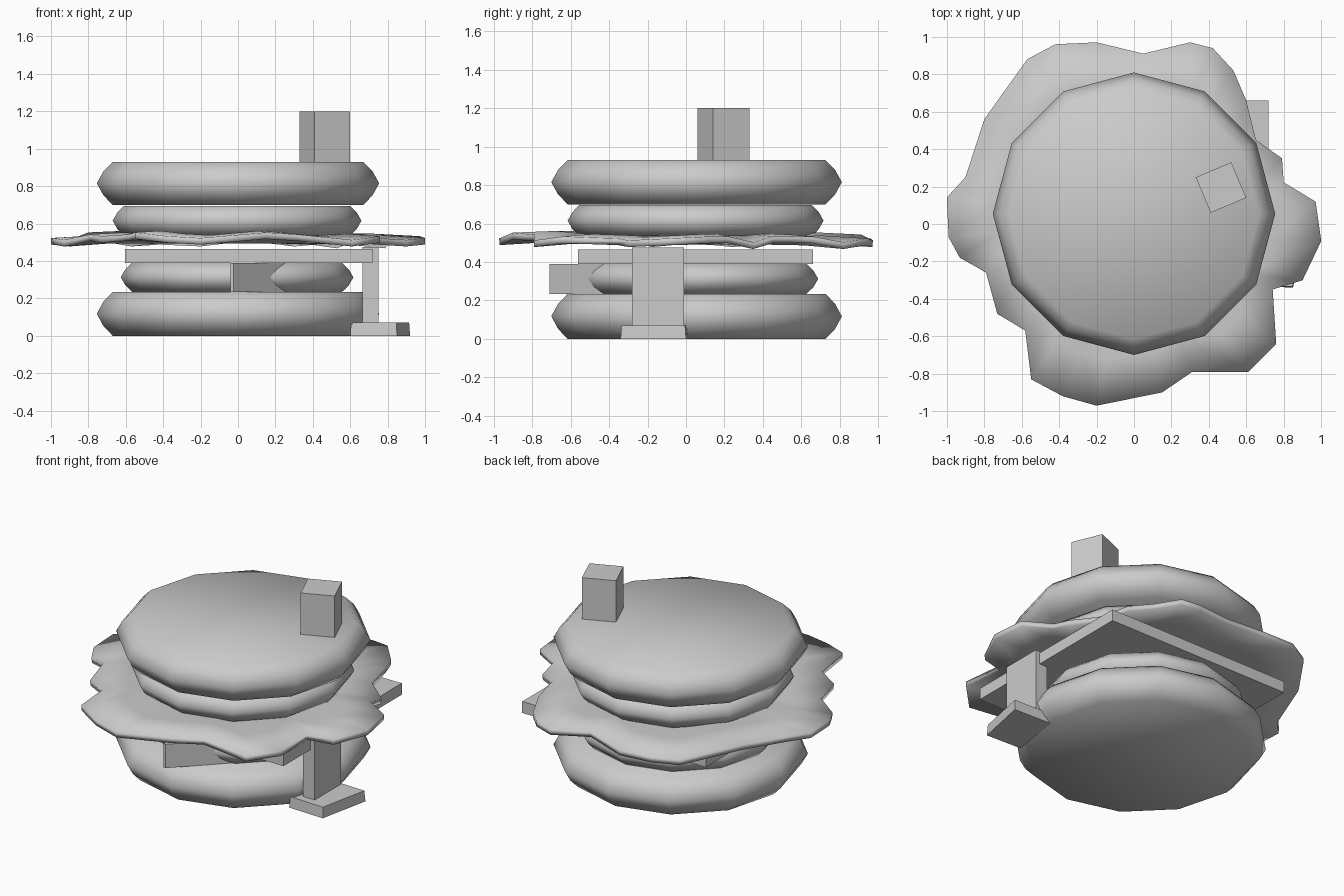
import bpy, bmesh, math

if "Cube" in bpy.data.objects:
    bpy.data.objects.remove(bpy.data.objects["Cube"])


def finish(name, bm, smooth=True):
    bmesh.ops.recalc_face_normals(bm, faces=bm.faces)
    me = bpy.data.meshes.new(name)
    bm.to_mesh(me)
    bm.free()
    for p in me.polygons:
        p.use_smooth = smooth
    ob = bpy.data.objects.new(name, me)
    bpy.context.collection.objects.link(ob)
    return ob


def disc(name, cx, cy, r, z0, z1, inset):
    """Twelve-sided rounded slab."""
    bm = bmesh.new()
    h = z1 - z0
    profile = [(r - inset, z0), (r - inset * 0.42, z0 + h * 0.22), (r, z0 + h * 0.5),
               (r - inset * 0.42, z0 + h * 0.78), (r - inset, z1)]
    rings = []
    for rad, z in profile:
        rings.append([bm.verts.new((cx + rad * math.cos(i * math.pi / 6),
                                    cy + rad * math.sin(i * math.pi / 6), z))
                      for i in range(12)])
    for a, b in zip(rings, rings[1:]):
        for i in range(12):
            j = (i + 1) % 12
            bm.faces.new((a[i], a[j], b[j], b[i]))
    bm.faces.new(rings[0])
    bm.faces.new(rings[-1])
    return finish(name, bm)


def prism(name, pts, z0, z1, top=1.0):
    """Extruded outline with an optionally tapered top."""
    bm = bmesh.new()
    n = len(pts)
    cx = sum(p[0] for p in pts) / n
    cy = sum(p[1] for p in pts) / n
    a = [bm.verts.new((x, y, z0)) for x, y in pts]
    b = [bm.verts.new((cx + (x - cx) * top, cy + (y - cy) * top, z1)) for x, y in pts]
    bm.faces.new(a)
    bm.faces.new(b)
    for i in range(n):
        j = (i + 1) % n
        bm.faces.new((a[i], a[j], b[j], b[i]))
    return finish(name, bm, False)


def rect(x0, x1, y0, y1):
    return [(x0, y0), (x1, y0), (x1, y1), (x0, y1)]


# Buns and round fillings
disc("bottom_bun", 0, 0.055, 0.755, 0.0, 0.235, 0.085)
disc("lower_patty", -0.005, 0.065, 0.622, 0.235, 0.39, 0.06)
disc("upper_patty", -0.005, 0.05, 0.665, 0.535, 0.695, 0.06)
disc("top_bun", 0, 0.055, 0.755, 0.70, 0.93, 0.085)

# Cheese slice, its drip and the puddle at the foot
prism("cheese_slice", rect(-0.605, 0.72, -0.56, 0.66), 0.39, 0.465)
prism("cheese_drip", rect(0.665, 0.75, -0.28, -0.01), 0.04, 0.475)
prism("drip_puddle", [(0.6, -0.33), (0.85, -0.34), (0.92, 0.0), (0.65, 0.01)], 0, 0.07, 0.97)

# Front cheese flap and the block on top
prism("front_flap", [(-0.04, -0.71), (-0.025, -0.71), (0.35, -0.33), (-0.04, -0.33)], 0.235, 0.39)
prism("top_block", [(0.33, 0.25), (0.41, 0.06), (0.6, 0.14), (0.52, 0.33)], 0.92, 1.2)

# Wavy lettuce leaf: x, y, height offset in hundredths
leaf = [(-.42, .96, 0), (-.2, .97, -1), (.05, .91, 2), (.3, .97, -1), (.42, .94, 0),
        (.53, .82, -2), (.6, .66, 1), (.65, .45, 1), (.79, .35, -2), (.8, .22, 1),
        (.97, .12, 1), (1, -.09, 0), (.9, -.3, -1), (.74, -.35, 0), (.76, -.64, 1),
        (.61, -.79, -1), (.31, -.79, 2), (.15, -.9, 3), (-.2, -.97, 0), (-.38, -.92, 1),
        (-.55, -.83, 3), (-.58, -.57, 2), (-.73, -.48, 1), (-.79, -.26, 2), (-.93, -.18, -1),
        (-.99, -.07, 0), (-1, .14, 0), (-.9, .25, -1), (-.8, .56, 3), (-.57, .88, -1)]
bm = bmesh.new()
rings = []
for scale, lift, wave in ((1.0, 0.505, 1.0), (0.75, 0.52, 0.8), (0.45, 0.51, 0.0)):
    rings.append([bm.verts.new((x * scale, y * scale, lift + 0.01 * h * wave))
                  for x, y, h in leaf])
for a, b in zip(rings, rings[1:]):
    for i in range(len(leaf)):
        j = (i + 1) % len(leaf)
        bm.faces.new((a[i], b[i], b[j], a[j]))
bm.faces.new(rings[-1])
lettuce = finish("lettuce", bm)
mod = lettuce.modifiers.new("thickness", 'SOLIDIFY')
mod.thickness = 0.035
mod.offset = 0
